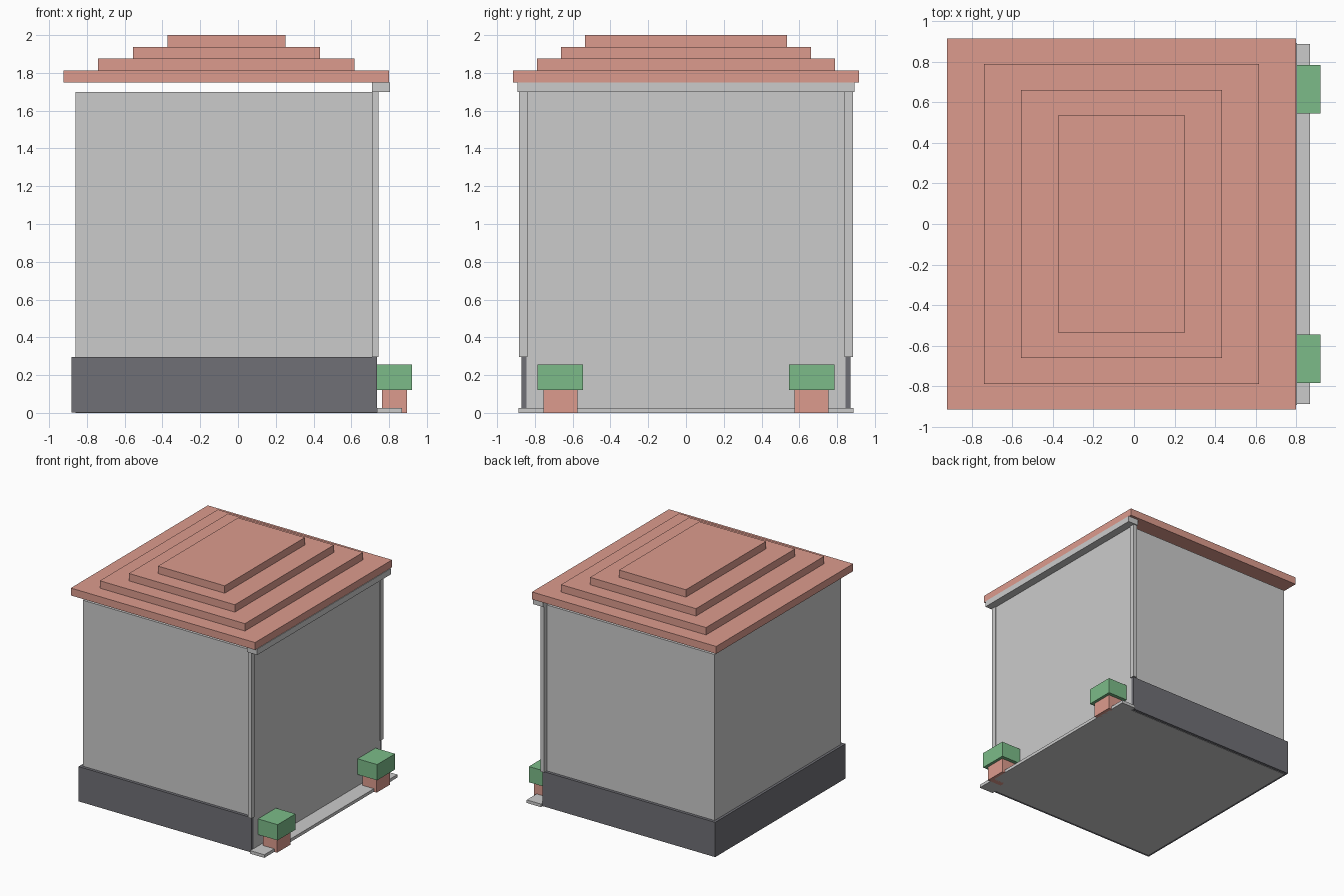
import bpy

if "Cube" in bpy.data.objects:
    bpy.data.objects.remove(bpy.data.objects["Cube"])


def material(name, rgb):
    m = bpy.data.materials.new(name)
    m.diffuse_color = (*rgb, 1)
    m.use_nodes = True
    m.node_tree.nodes["Principled BSDF"].inputs["Base Color"].default_value = m.diffuse_color
    return m


RED = material("terracotta", (0.72, 0.33, 0.27))
GREEN = material("leaf_green", (0.2, 0.5, 0.25))
DARK = material("dark_stone", (0.16, 0.16, 0.18))


def box(name, x, y, z, mat=None):
    """Axis-aligned box given as (min, max) ranges."""
    r = (x, y, z)
    bpy.ops.mesh.primitive_cube_add(size=1, location=[(a + b) / 2 for a, b in r])
    ob = bpy.context.object
    ob.name = name
    ob.scale = [b - a for a, b in r]
    bpy.ops.object.transform_apply(location=False, rotation=False, scale=True)
    if mat:
        ob.data.materials.append(mat)
    return ob


def pair(name, x, y, z, mat=None):
    """Box on the -y side and its mirror on the +y side."""
    box(name + "_front", x, (-y[1], -y[0]), z, mat)
    box(name + "_back", x, y, z, mat)


# Main block
box("walls", (-0.86, 0.737), (-0.845, 0.845), (0.0, 1.70))

# Dark base panels on three sides
pair("base_panel_side", (-0.86, 0.735), (0.845, 0.87), (0.003, 0.297), DARK)
box("base_panel_rear", (-0.882, -0.86), (-0.87, 0.87), (0.003, 0.297), DARK)

# Entrance side: corner posts, top beam and doorstep ledge
pair("corner_post", (0.71, 0.745), (0.84, 0.883), (0.297, 1.70))
box("top_beam", (0.71, 0.805), (-0.893, 0.893), (1.70, 1.75))
box("ledge", (0.735, 0.868), (-0.888, 0.888), (0.0, 0.026))

# Stepped roof
for i in range(4):
    z = 1.75 + i * 0.0625
    y = 0.915 - i * 0.1265
    box(f"roof_step_{i + 1}", (-0.923 + i * 0.183, 0.80 - i * 0.183),
        (-y, y), (z, z + 0.0625), RED)

# Planters on the ledge
pair("planter_pot", (0.762, 0.895), (0.575, 0.755), (0.0, 0.122), RED)
pair("planter_bush", (0.737, 0.92), (0.545, 0.785), (0.122, 0.255), GREEN)
